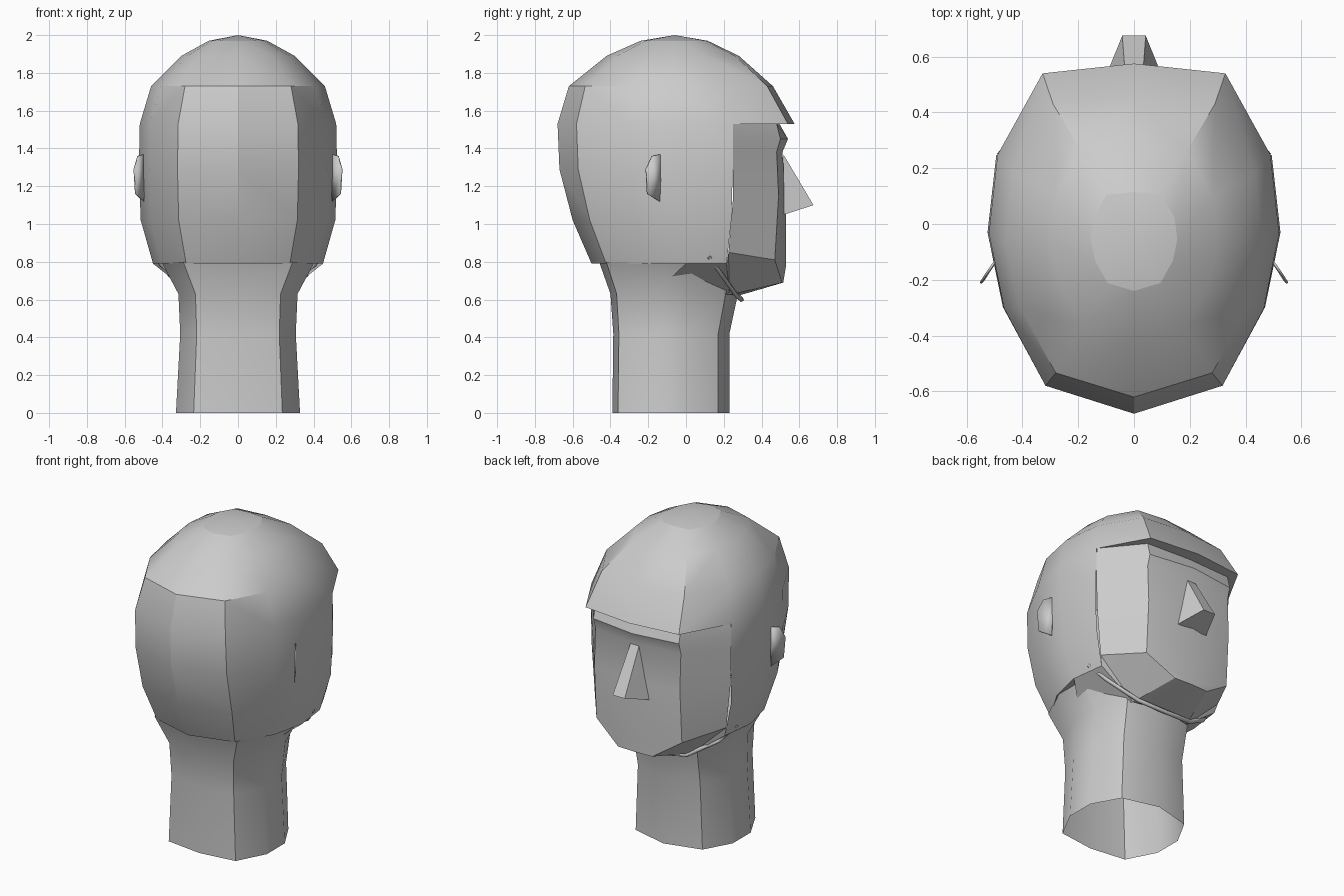
import bpy, bmesh, math
from mathutils import Vector

cube = bpy.data.objects.get("Cube")
if cube:
    bpy.data.objects.remove(cube, do_unlink=True)

grey = bpy.data.materials.new("plain_grey")
grey.use_nodes = True
grey.diffuse_color = (0.6, 0.6, 0.6, 1)
grey.node_tree.nodes["Principled BSDF"].inputs["Base Color"].default_value = (0.6, 0.6, 0.6, 1)


def symmetric(name, polygons):
    """Mirror polygons of the +x half, weld them and shade by angle."""
    bm = bmesh.new()
    for side in (1, -1):
        for poly in polygons:
            points = []
            for x, y, z in poly:
                if (x, y, z) not in points:
                    points.append((x, y, z))
            bm.faces.new([bm.verts.new((side * x, y, z)) for x, y, z in points])
    bmesh.ops.remove_doubles(bm, verts=bm.verts, dist=0.0005)
    bmesh.ops.recalc_face_normals(bm, faces=bm.faces)
    # turn open shells outward
    mid = sum((v.co.z for v in bm.verts)) / len(bm.verts)
    core = Vector((0, 0, mid))
    if sum(f.calc_area() * f.normal.dot(f.calc_center_median() - core) for f in bm.faces) < 0:
        bmesh.ops.reverse_faces(bm, faces=bm.faces)
    mesh = bpy.data.meshes.new(name)
    bm.to_mesh(mesh)
    bm.free()
    mesh.materials.append(grey)
    for p in mesh.polygons:
        p.use_smooth = True
    mesh.set_sharp_from_angle(angle=math.radians(30))
    obj = bpy.data.objects.new(name, mesh)
    bpy.context.collection.objects.link(obj)
    return obj


def strip(a, b, columns):
    return [[a[i], a[i + 1], b[i + 1], b[i]] for i in range(columns)]


# Hair: one half outline, from back to front, scaled at each level
SHAPE = [(0, 0), (.61, .08), (.895, .30), (1, .516), (.94, .74), (.63, .972), (0, 1)]


def level(z, width, back, front):
    return [(width * u, back + (front - back) * v, z) for u, v in SHAPE]


crown_ring = level(1.97, .155, -.24, .115)
upper = [crown_ring, level(1.89, .30, -.42, .28),
         level(1.73, .46, -.62, .46), level(1.53, .52, -.68, .575)]
lower = [upper[-1], level(1.29, .525, -.67, .57),
         level(1.02, .515, -.6, .535), level(.79, .45, -.5, .466)]
brim, nape = upper[-1], lower[-1]

# Face rows: hair edge, face corner, centre line
face = []
for z, edge_x, corner_y, centre_y in [(1.53, .489, .48, .495), (1.45, .491, .50, .54),
                                      (1.38, .492, .48, .51), (1.15, .488, .49, .53),
                                      (.85, .44, .475, .53)]:
    face.append([(edge_x, .25 if z > 1 else .225, z), (.30, corner_y, z), (0, centre_y, z)])
face[-1][1] = (.30, .47, .81)
face[-1][2] = (0, .53, .78)

polys = []
for a, b in zip(upper, upper[1:]):
    polys += strip(a, b, 6)
for a, b in zip(lower, lower[1:]):
    polys += strip(a, b, 4)
polys += [[brim[4], brim[5], face[0][1]], [brim[5], brim[6], face[0][2], face[0][1]]]
polys.append(nape[:5] + [(0, nape[4][1], .79)])
symmetric("hair", polys)
symmetric("crown", [[crown_ring[i], crown_ring[i + 1], (0, -.06, 2)] for i in range(6)])

# Face front with the chin and the underside of the jaw
edge, corner, centre = face[-1]
chin, chin_mid = (.12, .51, .69), (0, .515, .69)
throat, throat_mid = (.2, .23, .625), (0, .275, .62)
jaw_root = (.31, -.12, .68)
polys = []
for a, b in zip(face, face[1:]):
    polys += strip(a, b, 2)
polys += [[corner, centre, chin_mid, chin],
          [chin, chin_mid, throat_mid, throat],
          [corner, chin, throat], [edge, corner, throat],
          [edge, throat, nape[4]], [nape[4], throat, jaw_root],
          [nape[4], jaw_root, nape[3]]]
symmetric("face", polys)

# Nose wedge
top, top_mid = (.03, .515, 1.37), (0, .515, 1.37)
tip, tip_mid = (.042, .675, 1.10), (0, .675, 1.10)
wing, wing_mid = (.105, .52, 1.05), (0, .52, 1.05)
symmetric("nose", [[top, top_mid, tip_mid, tip], [top, tip, wing], [tip, tip_mid, wing_mid, wing]])

# Neck: open tube flaring into the head
SECTION = [(0, -.39), (.23, -.36), (.322, -.18), (.322, 0), (.23, .17), (0, .23)]
rings = []
for z, wide, back, front in [(0, 1.02, -.39, .23), (.42, .95, -.385, .23),
                             (.63, .98, -.40, .275), (.80, 1.26, -.46, .32)]:
    rings.append([(x * wide, back + (y + .39) / .62 * (front - back), z) for x, y in SECTION])
polys = []
for a, b in zip(rings, rings[1:]):
    polys += strip(a, b, 5)
symmetric("neck", polys)

# Ears: thin plates angled outwards
outline = [(.495, -.13, 1.37), (.53, -.18, 1.36), (.55, -.212, 1.29),
           (.542, -.205, 1.16), (.50, -.14, 1.12)]
ears = symmetric("ears", [outline])
plate = ears.modifiers.new("thickness", 'SOLIDIFY')
plate.thickness = .008
plate.offset = 0

# Chin strap under the jaw
half = [(.44, .12, .83), (.36, .19, .73), (.19, .265, .625)]
path = half + [(0, .295, .60)] + [(-x, y, z) for x, y, z in reversed(half)]
curve = bpy.data.curves.new("chin_strap", 'CURVE')
curve.dimensions = '3D'
curve.bevel_depth = .014
curve.bevel_resolution = 0
curve.use_fill_caps = True
line = curve.splines.new('POLY')
line.points.add(len(path) - 1)
for point, co in zip(line.points, path):
    point.co = (*co, 1)
curve.materials.append(grey)
bpy.context.collection.objects.link(bpy.data.objects.new("chin_strap", curve))
